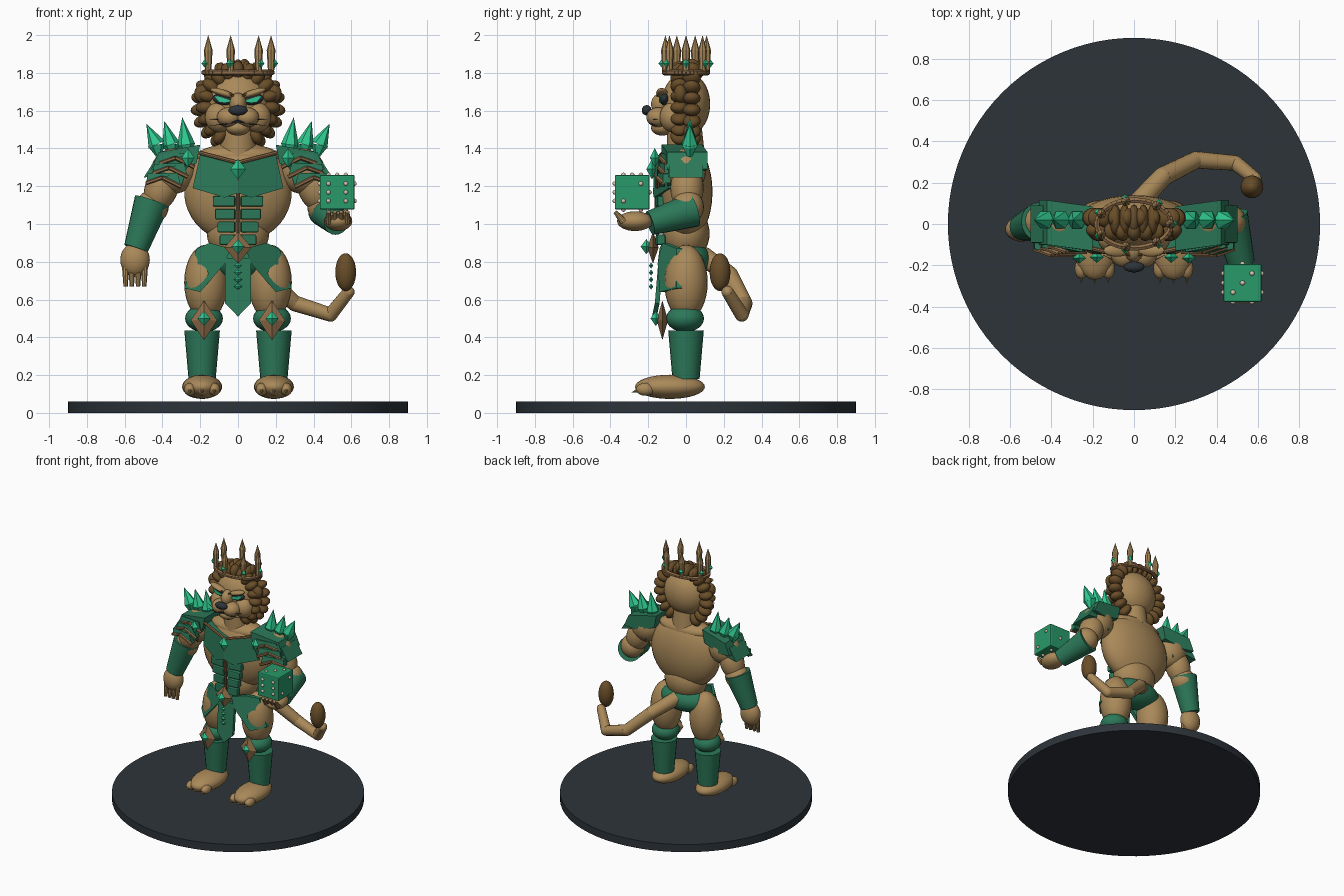
import bpy, bmesh, math
from mathutils import Vector, Matrix, Euler

cube = bpy.data.objects.get("Cube")
if cube:
    bpy.data.objects.remove(cube, do_unlink=True)


def colour(name, r, g, b):
    m = bpy.data.materials.new(name)
    m.diffuse_color = (r, g, b, 1)
    m.use_nodes = True
    m.node_tree.nodes["Principled BSDF"].inputs["Base Color"].default_value = (r, g, b, 1)
    return m


FUR = colour("tan fur", .40, .25, .10)
MANE = colour("dark brown mane", .14, .075, .022)
TRIM = colour("bronze trim", .27, .15, .065)
ARMOUR = colour("armour green", .025, .19, .10)
GEM = colour("bright gem green", .03, .58, .28)
DICE = colour("dice green", .02, .32, .14)
SLATE = colour("dark slate", .026, .034, .042)
PIP = colour("pale pips", .68, .55, .42)


def finish(name, bm, mat, smooth=True):
    bmesh.ops.recalc_face_normals(bm, faces=bm.faces)
    me = bpy.data.meshes.new(name)
    bm.to_mesh(me)
    bm.free()
    me.materials.append(mat)
    if smooth:
        me.shade_smooth()
        me.set_sharp_from_angle(angle=math.radians(35))
    ob = bpy.data.objects.new(name, me)
    bpy.context.scene.collection.objects.link(ob)
    return ob


def ball(name, loc, rad, mat, rot=(0, 0, 0), seg=24):
    bm = bmesh.new()
    m = Matrix.LocRotScale(Vector(loc), Euler(rot), Vector(rad))
    bmesh.ops.create_uvsphere(bm, u_segments=seg, v_segments=max(6, seg * 2 // 3), radius=1, matrix=m)
    return finish(name, bm, mat)


def rod(name, p, q, r1, r2, mat, seg=20):
    # tapered cylinder from p to q
    p, q = Vector(p), Vector(q)
    d = q - p
    m = Matrix.Translation((p + q) / 2) @ d.to_track_quat('Z', 'Y').to_matrix().to_4x4()
    bm = bmesh.new()
    bmesh.ops.create_cone(bm, cap_ends=True, segments=seg, radius1=r1, radius2=r2, depth=d.length, matrix=m)
    bmesh.ops.remove_doubles(bm, verts=bm.verts, dist=1e-5)
    return finish(name, bm, mat, seg > 8)


def gem(name, loc, rad, mat=GEM):
    # eight-sided diamond
    bm = bmesh.new()
    m = Matrix.LocRotScale(Vector(loc), None, Vector(rad))
    bmesh.ops.create_uvsphere(bm, u_segments=4, v_segments=2, radius=1, matrix=m)
    return finish(name, bm, mat, False)


def plate(name, pts, depth, mat, side=1):
    # outline extruded backwards along y
    bm = bmesh.new()
    f = bm.faces.new([bm.verts.new((x * side, y, z)) for x, y, z in pts])
    new = bmesh.ops.extrude_face_region(bm, geom=[f])
    bmesh.ops.translate(bm, vec=(0, depth, 0), verts=[v for v in new["geom"] if isinstance(v, bmesh.types.BMVert)])
    return finish(name, bm, mat, False)


def box(name, loc, size, mat, rot=(0, 0, 0), bevel=0):
    bm = bmesh.new()
    bmesh.ops.create_cube(bm, size=1, matrix=Matrix.LocRotScale(Vector(loc), Euler(rot), Vector(size)))
    if bevel:
        bmesh.ops.bevel(bm, geom=bm.edges[:], offset=bevel, segments=2, affect='EDGES', profile=.5)
    return finish(name, bm, mat, False)


# Base
rod("display_base", (0, 0, 0), (0, 0, .06), .9, .9, SLATE, 96)

# Torso
ball("torso", (0, 0, 1.17), (.285, .14, .27), FUR, seg=32)
ball("abdomen", (0, 0, .95), (.165, .125, .15), FUR)
ball("trapezius", (0, 0, 1.36), (.22, .10, .065), FUR)
rod("neck", (0, 0, 1.36), (0, -.01, 1.54), .1, .09, FUR)
ball("pelvis_armour", (0, .01, .81), (.2, .125, .1), ARMOUR)

# Centre line armour
rod("sternum_strip", (0, -.15, .92), (0, -.165, 1.3), .009, .009, TRIM, 8)
gem("chest_gem", (0, -.18, 1.29), (.042, .03, .055))
gem("belt_diamond", (0, -.175, .875), (.072, .03, .085), TRIM)
gem("belt_gem", (0, -.21, .88), (.034, .03, .04))
plate("loincloth", [(-.07, -.145, .82), (.07, -.145, .82), (.068, -.165, .58),
                    (0, -.18, .51), (-.068, -.165, .58)], .025, ARMOUR)
for i in range(4):
    gem("loincloth_gem", (0, -.185, .78 - i * .037), (.022, .012, .016))

for s, label in ((1, "left_"), (-1, "right_")):
    # Breastplate and abdominal plates
    plate(label + "breastplate", [(0, -.165, 1.32), (.2, -.12, 1.37), (.24, -.09, 1.19),
                                  (.07, -.17, 1.14), (0, -.175, 1.165)], .07, ARMOUR, s)
    rod(label + "collar_trim", (0, -.165, 1.325), (.205 * s, -.12, 1.378), .011, .011, TRIM, 8)
    for i in range(4):
        w, z = .118 - i * .012, 1.12 - i * .068
        box(label + "ab_plate", ((w / 2 + .014) * s, -.135, z), (w, .045, .056), ARMOUR, (0, 0, .1 * s), .008)
    plate(label + "hip_plate", [(.04, -.14, .87), (.15, -.125, .9), (.22, -.05, .87),
                                (.285, -.05, .66), (.2, -.14, .64), (.07, -.15, .79)], .03, ARMOUR, s)

    # Legs
    ball(label + "thigh", (.17 * s, 0, .69), (.115, .115, .2), FUR)
    ball(label + "knee", (.18 * s, -.005, .5), (.1, .1, .072), ARMOUR)
    rod(label + "greave", (.19 * s, 0, .18), (.19 * s, 0, .435), .072, .094, ARMOUR)
    gem(label + "knee_diamond", (.18 * s, -.125, .49), (.07, .03, .105), TRIM)
    gem(label + "knee_gem", (.18 * s, -.16, .5), (.034, .028, .04))
    ball(label + "foot", (.19 * s, -.085, .138), (.106, .185, .064), FUR)
    for dx in (-.065, 0, .065):
        ball(label + "toe", (.19 * s + dx, -.215, .125), (.032, .05, .034), FUR, seg=16)
        rod(label + "toe_claw", (.19 * s + dx, -.245, .122), (.19 * s + dx, -.29, .108), .014, 0, FUR, 8)

    # Shoulders and pauldrons
    ball(label + "shoulder", (.34 * s, 0, 1.28), (.12, .105, .12), FUR)
    plate(label + "pauldron_upper", [(.2, -.13, 1.42), (.42, -.1, 1.38), (.46, -.1, 1.29),
                                     (.36, -.11, 1.28), (.22, -.13, 1.32)], .215, ARMOUR, s)
    plate(label + "pauldron_lower", [(.26, -.1, 1.33), (.44, -.09, 1.34), (.5, -.09, 1.245),
                                     (.4, -.1, 1.265), (.3, -.1, 1.2)], .18, ARMOUR, s)
    for i in range(3):
        z, x, y = 1.345 - i * .052, .33 + i * .035, -.135 - i * .008
        a, b, c = (x - .1) * s, x * s, (x + .085) * s
        rod(label + "pauldron_trim", (a, y, z - .045), (b, y, z + .005), .011, .011, TRIM, 6)
        rod(label + "pauldron_trim", (b, y, z + .005), (c, y + .03, z - .025), .011, .011, TRIM, 6)
        plate(label + "pauldron_lame", [(x - .1, y, z - .045), (x, y, z + .005), (x + .085, y + .03, z - .025),
                                        (x + .08, y + .03, z + .025), (x - .08, y, z + .03)], .04, ARMOUR, s)
    gem(label + "shoulder_gem", (.265 * s, -.165, 1.35), (.034, .026, .052))
    for x, tip, top in ((.275, .295, 1.565), (.355, .39, 1.545), (.43, .485, 1.53)):
        base = Vector((x * s, .02, 1.42))
        rod(label + "shoulder_spike", base, (tip * s, .02, top), .048, 0, GEM, 6)
        rod(label + "spike_root", base, ((x - .01) * s, .02, 1.36), .048, .015, GEM, 6)
    ball(label + "upper_arm", (.405 * s, .005, 1.19), (.088, .088, .13), FUR, (0, -.35 * s, 0))
    ball(label + "elbow", (.455 * s, .01, 1.09), (.088, .085, .088), FUR)

    # Face
    ball(label + "muzzle_lobe", (.048 * s, -.145, 1.565), (.064, .065, .053), FUR)
    ball(label + "cheek", (.1 * s, -.07, 1.565), (.075, .07, .08), FUR)
    ball(label + "eye_socket", (.078 * s, -.115, 1.66), (.058, .025, .03), SLATE, (0, -.15 * s, 0))
    plate(label + "eye", [(.028, -.143, 1.65), (.06, -.143, 1.642), (.1, -.141, 1.647),
                          (.128, -.136, 1.682), (.08, -.143, 1.668)], .009, GEM, s)
    ball(label + "brow", (.082 * s, -.128, 1.694), (.068, .03, .018), FUR, (0, -.3 * s, 0))
    rod(label + "brow_line", (.022 * s, -.15, 1.68), (.13 * s, -.13, 1.712), .007, .004, MANE, 6)
    rod(label + "mouth_line", (0, -.2, 1.545), (.075 * s, -.185, 1.527), .006, .004, SLATE, 6)
    for dz in (0, .018):
        rod(label + "whisker", (.06 * s, -.195, 1.55 - dz), (.15 * s, -.15, 1.555 - dz * 2), .003, .001, SLATE, 5)
    ball(label + "ear", (.19 * s, -.03, 1.69), (.042, .035, .048), MANE)

# Head
ball("skull", (0, 0, 1.635), (.17, .128, .17), FUR, seg=32)
ball("nose_bridge", (0, -.125, 1.635), (.045, .06, .06), FUR)
ball("chin", (0, -.125, 1.51), (.065, .06, .042), FUR)
ball("nose", (0, -.208, 1.602), (.05, .026, .027), SLATE)

# Mane lobes around the face
for row, (y, rx, rz, n) in enumerate(((-.035, .172, .185, 17), (.03, .2, .2, 18))):
    for i in range(n):
        t = math.radians(-148 + 296 * i / (n - 1))
        ball("mane_lobe", (rx * math.sin(t), y, 1.625 + rz * math.cos(t)),
             (.034, .048, .052), MANE, (0, t, 0), 14)
for i in range(-2, 3):
    ball("crown_hair", (i * .045, .02, 1.82 - abs(i) * .008), (.028, .075, .052), MANE, seg=16)

# Crown
turn = [2 * math.pi * i / 40 for i in range(41)]
for a, b in zip(turn, turn[1:]):
    rod("crown_band", (.18 * math.cos(a), .115 * math.sin(a), 1.802),
        (.18 * math.cos(b), .115 * math.sin(b), 1.802), .015, .015, TRIM, 6)
for i in range(7):
    a = 2 * math.pi * i / 7
    x, y = .175 * math.cos(a), .112 * math.sin(a)
    rod("crown_prong", (x, y, 1.8), (x, y, 1.92), .016, .023, FUR, 8)
    rod("crown_point", (x, y, 1.92), (x, y, 2.0), .023, 0, FUR, 8)
    gem("crown_gem", (x * 1.1, y * 1.15, 1.85), (.02, .02, .026))

# Lowered right arm
rod("right_bracer", (-.455, .01, 1.12), (-.54, -.015, .87), .095, .065, ARMOUR)
ball("right_hand", (-.545, -.025, .81), (.078, .06, .09), FUR)
for i in range(4):
    x = -.595 + i * .033
    rod("right_finger", (x, -.04, .77), (x, -.05, .67), .02, .012, FUR, 10)

# Raised left arm with die
rod("left_bracer", (.46, .04, 1.075), (.52, -.19, 1.005), .092, .065, ARMOUR)
ball("left_hand", (.53, -.27, 1.015), (.075, .095, .052), FUR)
for i in range(4):
    x = .48 + i * .033
    rod("left_finger", (x, -.33, 1.01), (x, -.375, 1.065), .02, .011, FUR, 10)
centre, h, o = Vector((.525, -.285, 1.168)), .092, .046
box("die", centre, (h * 2,) * 3, DICE, bevel=.008)
spots = {1: [(0, 0)], 2: [(-1, -1), (1, 1)], 4: [(a, b) for a in (-1, 1) for b in (-1, 1)]}
spots[3] = spots[1] + spots[2]
spots[5] = spots[4] + spots[1]
spots[6] = spots[4] + [(-1, 0), (1, 0)]
for axis, sign, count in ((1, -1, 6), (1, 1, 1), (2, 1, 3), (2, -1, 4), (0, 1, 2), (0, -1, 5)):
    for u, v in spots[count]:
        p = [u * o, v * o]
        p.insert(axis, sign * h)
        ball("die_pip", centre + Vector(p), (.012,) * 3, PIP, seg=10)

# Tail
path = [(.01, .09, .83), (.14, .23, .73), (.3, .31, .58), (.49, .295, .52), (.585, .22, .64)]
for i, (p, q) in enumerate(zip(path, path[1:])):
    r = .052 - i * .005
    rod("tail_segment", p, q, r, r - .005, FUR, 16)
    ball("tail_joint", q, (r - .005,) * 3, FUR, seg=16)
ball("tail_tuft", (.57, .18, .745), (.055, .055, .1), MANE)
